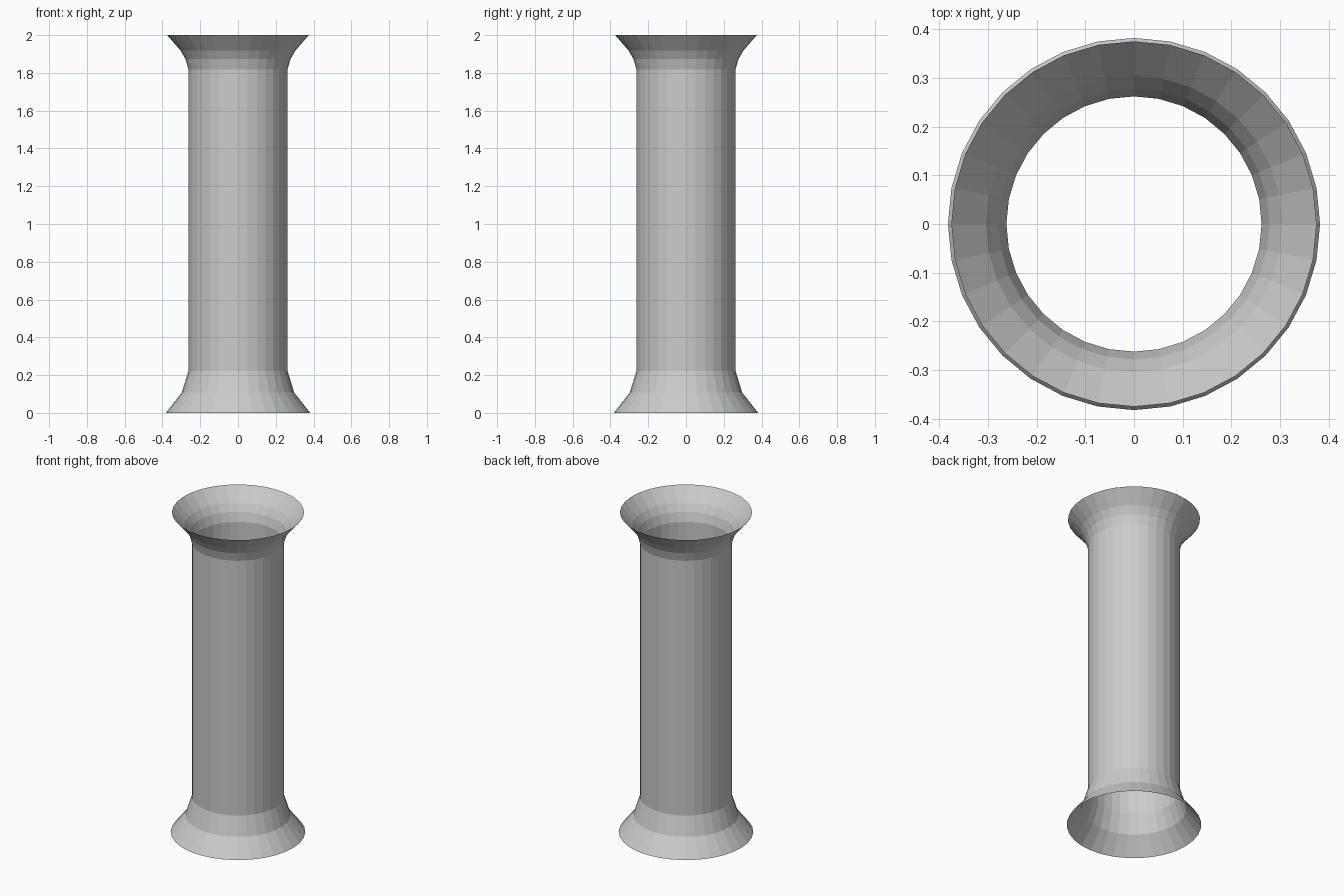
import bpy
import bmesh
from math import cos, sin, tau

if "Cube" in bpy.data.objects:
    bpy.data.objects.remove(bpy.data.objects["Cube"])

SIDES = 32

# Profile (radius, height): flared foot, straight shaft, flared mouth
profile = [(0.382, 0.0), (0.298, 0.107), (0.262, 0.223),
           (0.262, 1.818), (0.278, 1.873), (0.304, 1.918), (0.375, 2.0)]


def lathe(name, points, sides):
    bm = bmesh.new()
    rings = [[bm.verts.new((r * cos(tau * i / sides), r * sin(tau * i / sides), z))
              for i in range(sides)] for r, z in points]
    for low, high in zip(rings, rings[1:]):
        for i in range(sides):
            j = (i + 1) % sides
            bm.faces.new((low[i], low[j], high[j], high[i]))
    mesh = bpy.data.meshes.new(name)
    bm.to_mesh(mesh)
    bm.free()
    obj = bpy.data.objects.new(name, mesh)
    bpy.context.collection.objects.link(obj)
    return obj


# Open flared tube, flat shaded
lathe("flared_tube", profile, SIDES)
